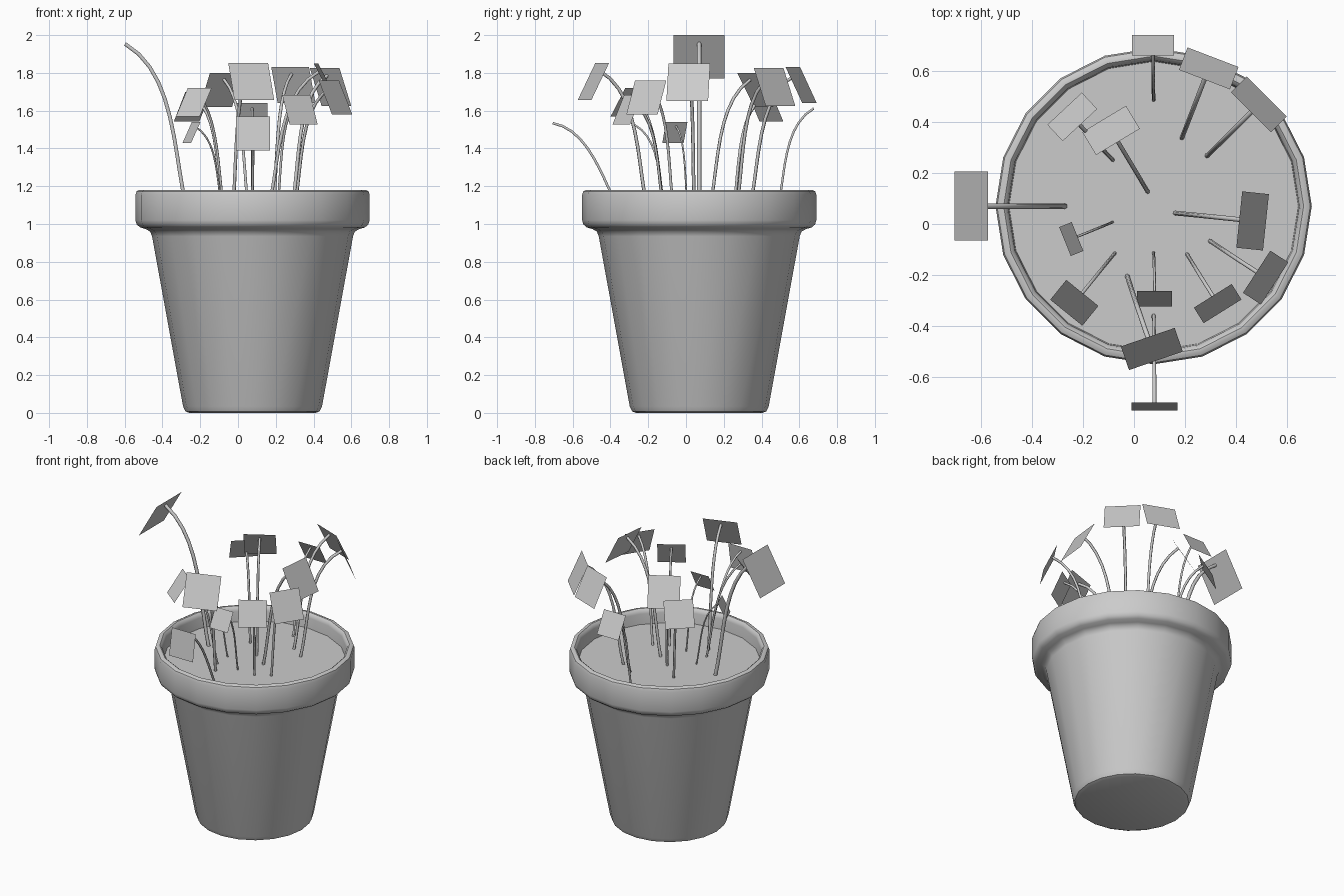
import bpy, bmesh, math
from mathutils import Vector, Matrix

if "Cube" in bpy.data.objects:
    bpy.data.objects.remove(bpy.data.objects["Cube"])

CX, CY, SOIL = 0.077, 0.07, 1.08
SIDES = 20


def finish(name, bm, smooth=False):
    me = bpy.data.meshes.new(name)
    bm.to_mesh(me)
    bm.free()
    if smooth:
        me.shade_smooth()
        me.set_sharp_from_angle(angle=math.radians(40))
    ob = bpy.data.objects.new(name, me)
    bpy.context.collection.objects.link(ob)
    return ob


# Pot: lathed profile (radius, height) with rounded foot and thick rim
profile = [(0.335, 0.0), (0.355, 0.008), (0.368, 0.035), (0.532, 0.935), (0.542, 0.96),
           (0.565, 0.973), (0.595, 0.982), (0.613, 0.997), (0.62, 1.02), (0.62, 1.155),
           (0.614, 1.173), (0.60, 1.18), (0.588, 1.18), (0.576, 1.17), (0.571, 1.15),
           (0.565, 1.04)]
bm = bmesh.new()
rings = []
for r, z in profile:
    ring = []
    for i in range(SIDES):
        a = 2 * math.pi * i / SIDES
        ring.append(bm.verts.new((CX + r * math.cos(a), CY + r * math.sin(a), z)))
    rings.append(ring)
for lo, hi in zip(rings, rings[1:]):
    for i in range(SIDES):
        j = (i + 1) % SIDES
        bm.faces.new((lo[i], lo[j], hi[j], hi[i]))
bm.faces.new(rings[0][::-1])
finish("pot", bm, smooth=True)

# Soil disc inside the rim
bm = bmesh.new()
bmesh.ops.create_circle(bm, cap_ends=True, segments=SIDES, radius=0.569,
                        matrix=Matrix.Translation((CX, CY, SOIL)))
finish("soil", bm)


# One plant: curved stem carrying a tilted square flower card.
# The card drops by 'drop' while reaching outward by 'reach'.
def plant(n, base, centre, heading, width, reach, drop):
    a = math.radians(heading)
    out = Vector((math.cos(a), math.sin(a), 0))
    side = Vector((-math.sin(a), math.cos(a), 0))
    down = out * reach - Vector((0, 0, drop))
    normal = (out * drop + Vector((0, 0, reach))).normalized()
    c = Vector(centre)

    bm = bmesh.new()
    corners = [c + side * (width / 2 * s) + down * (t / 2)
               for s, t in ((-1, 1), (1, 1), (1, -1), (-1, -1))]
    bm.faces.new([bm.verts.new(p) for p in corners])
    finish(f"flower_card_{n}", bm)

    tip = c - down * 0.3
    root = Vector((base[0], base[1], SOIL - 0.01))
    chord = tip - root
    lean = Vector((chord.x * 0.65, chord.y * 0.65, chord.z)).normalized()
    cu = bpy.data.curves.new(f"flower_stem_{n}", 'CURVE')
    cu.dimensions = '3D'
    cu.bevel_depth = 0.042 * width
    cu.bevel_resolution = 1
    cu.resolution_u = 10
    cu.use_fill_caps = True
    sp = cu.splines.new('BEZIER')
    sp.bezier_points.add(1)
    k = chord.length * 0.33
    for bp, p, d in zip(sp.bezier_points, (root, tip), (lean, normal)):
        bp.handle_left_type = bp.handle_right_type = 'FREE'
        bp.co, bp.handle_left, bp.handle_right = p, p - d * k, p + d * k
    ob = bpy.data.objects.new(f"flower_stem_{n}", cu)
    bpy.context.collection.objects.link(ob)


# base xy, card centre, heading in degrees, card width, reach, drop
plants = [
    ((-0.27, 0.07), (-0.638, 0.07, 1.885), 180, 0.27, 0.133, 0.23),
    ((0.077, 0.484), (0.075, 0.70, 1.57), 90, 0.164, 0.08, 0.14),
    ((0.187, 0.336), (0.293, 0.61, 1.735), 69, 0.214, 0.094, 0.19),
    ((0.285, 0.266), (0.49, 0.469, 1.725), 45, 0.222, 0.088, 0.20),
    ((0.16, 0.043), (0.465, 0.012, 1.75), -6, 0.222, 0.105, 0.20),
    ((0.297, -0.066), (0.516, -0.21, 1.67), -33, 0.197, 0.084, 0.18),
    ((0.207, -0.117), (0.328, -0.312, 1.605), -58, 0.175, 0.072, 0.155),
    ((0.077, -0.11), (0.08, -0.293, 1.49), -90, 0.137, 0.0625, 0.12),
    ((-0.027, -0.203), (0.07, -0.49, 1.755), -71, 0.223, 0.098, 0.195),
    ((0.077, -0.355), (0.08, -0.715, 1.48), -90, 0.18, 0.031, 0.18),
    ((-0.074, -0.113), (-0.234, -0.309, 1.645), -129, 0.162, 0.1, 0.15),
    ((-0.082, 0.008), (-0.246, -0.059, 1.485), -158, 0.122, 0.053, 0.11),
    ((-0.082, 0.25), (-0.242, 0.42, 1.62), 133, 0.185, 0.088, 0.155),
    ((0.055, 0.125), (-0.09, 0.367, 1.71), 121, 0.2, 0.105, 0.18),
]
for n, p in enumerate(plants, 1):
    plant(n, *p)
